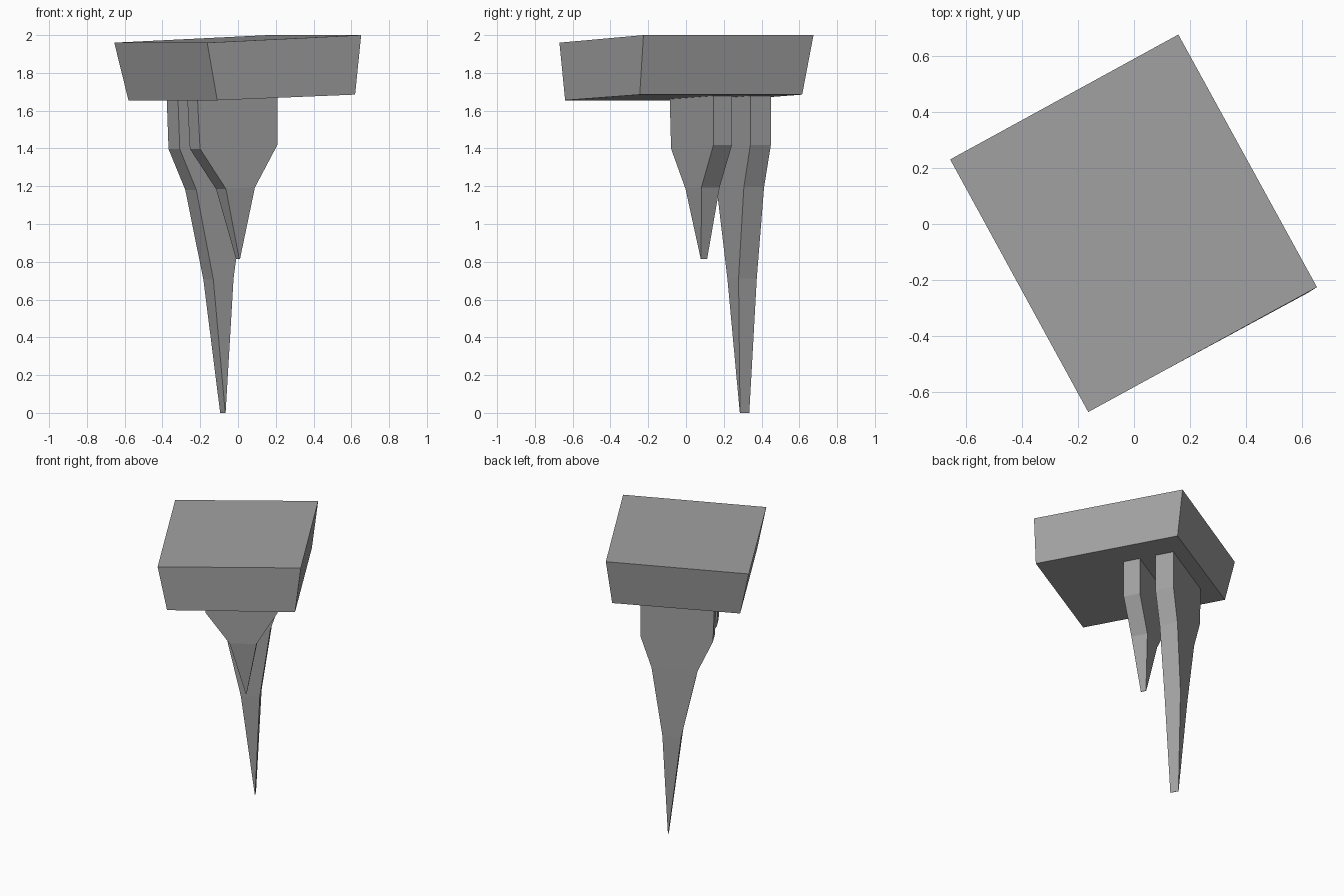
import bpy
from mathutils import Vector

cube = bpy.data.objects.get("Cube")
if cube:
    bpy.data.objects.remove(cube, do_unlink=True)

grey = bpy.data.materials.new("plain grey")
grey.use_nodes = True
COLOUR = (0.36, 0.36, 0.36, 1)
grey.diffuse_color = COLOUR
grey.node_tree.nodes["Principled BSDF"].inputs["Base Color"].default_value = COLOUR

ALONG = Vector((0.877, 0.48, 0))     # broad direction of the fins
ACROSS = Vector((-0.48, 0.877, 0))   # thickness direction of the fins


def loft(name, rings):
    """Join four-cornered rings, listed top to bottom, into a closed solid."""
    verts = [p for ring in rings for p in ring]
    faces = [(3, 2, 1, 0)]
    for r in range(len(rings) - 1):
        for i in range(4):
            a, b = r * 4 + i, r * 4 + (i + 1) % 4
            faces.append((a, b, b + 4, a + 4))
    last = len(verts) - 4
    faces.append((last, last + 1, last + 2, last + 3))
    # top ring runs clockwise seen from above, so flip to face outward
    mesh = bpy.data.meshes.new(name)
    mesh.from_pydata(verts, [], faces)
    mesh.materials.append(grey)
    obj = bpy.data.objects.new(name, mesh)
    bpy.context.collection.objects.link(obj)
    return obj


def fin(name, tip, stations):
    """Stations: height, left x, right x and half thickness about the tip."""
    rings = []
    for z, left, right, half in stations:
        ends = []
        for x in (left, right):
            s = (x - tip[0]) / ALONG.x
            ends.append(Vector((tip[0], tip[1], z + 0.045 * s)) + ALONG * s)
        l, r = ends
        off = ACROSS * half
        rings.append([l + off, r + off, r - off, l - off])
    return loft(name, rings)


# Slab: tilted, turned and narrowing towards the underside
loft("slab", [
    [(-0.655, 0.23, 1.96), (0.158, 0.675, 2.0), (0.652, -0.225, 2.0), (-0.163, -0.67, 1.96)],
    [(-0.58, 0.22, 1.655), (0.15, 0.615, 1.685), (0.62, -0.245, 1.685), (-0.11, -0.64, 1.655)],
])

# Two tapering fins beneath the slab
fin("short_fin", (0, 0.095), [
    (1.69, -0.242, 0.182, 0.056),
    (1.41, -0.228, 0.182, 0.056),
    (1.19, -0.09, 0.063, 0.055),
    (0.815, -0.002, 0.002, 0.018),
])
fin("long_fin", (-0.08, 0.31), [
    (1.69, -0.348, 0.075, 0.062),
    (1.41, -0.338, 0.075, 0.062),
    (1.19, -0.25, 0.011, 0.061),
    (0.71, -0.157, -0.05, 0.055),
    (0, -0.081, -0.079, 0.028),
])
